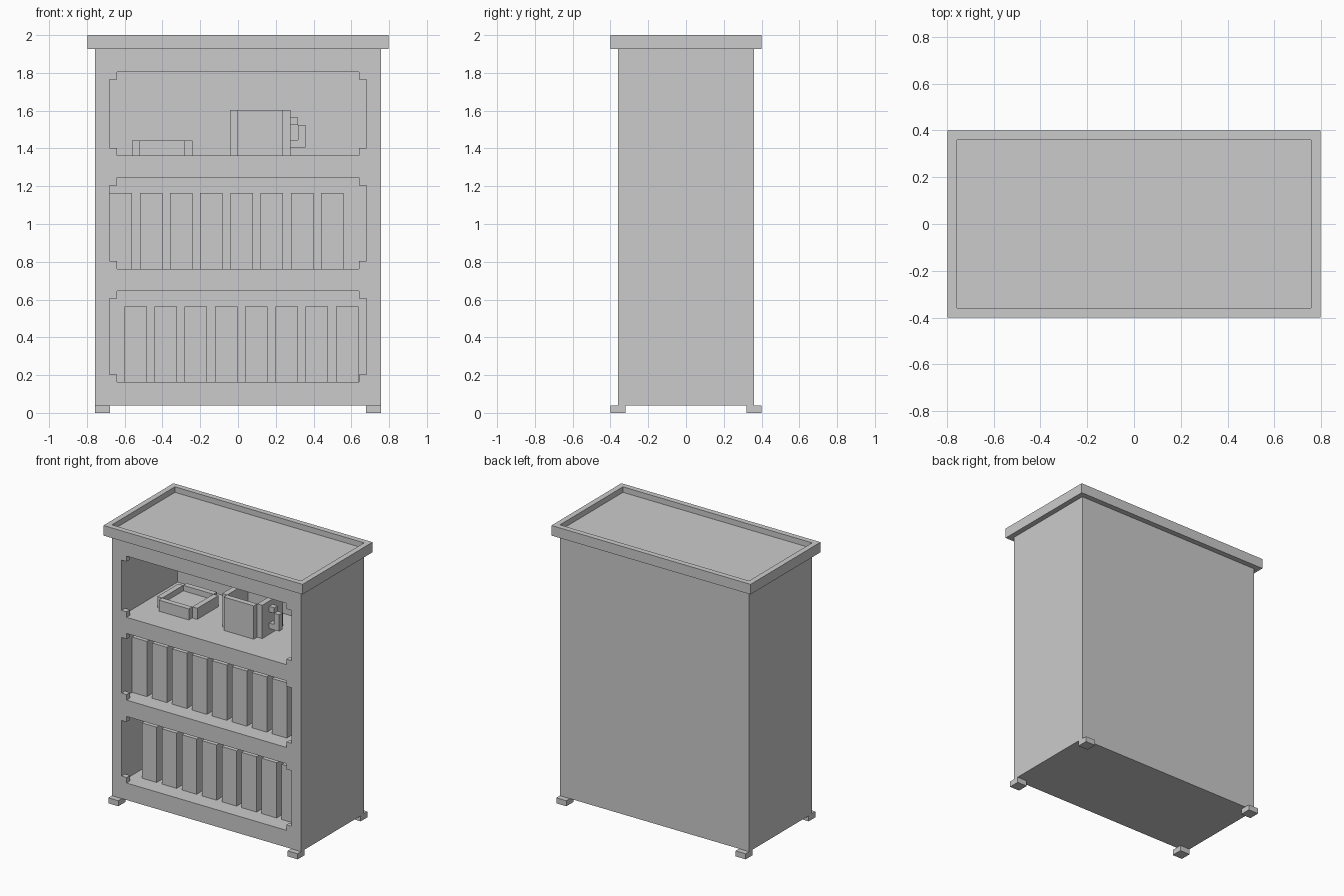
import bpy, bmesh
from mathutils import Matrix, Vector

if "Cube" in bpy.data.objects:
    bpy.data.objects.remove(bpy.data.objects["Cube"])


def boxes(name, spans):
    """One object from boxes given as (x0, x1, y0, y1, z0, z1)."""
    bm = bmesh.new()
    for x0, x1, y0, y1, z0, z1 in spans:
        centre = Vector((x0 + x1, y0 + y1, z0 + z1)) / 2
        size = (x1 - x0, y1 - y0, z1 - z0, 1)
        bmesh.ops.create_cube(bm, size=1, matrix=Matrix.Translation(centre) @ Matrix.Diagonal(size))
    mesh = bpy.data.meshes.new(name)
    bm.to_mesh(mesh)
    bm.free()
    obj = bpy.data.objects.new(name, mesh)
    bpy.context.collection.objects.link(obj)
    return obj


def cut(obj, spans):
    cutter = boxes(obj.name + "_cutter", spans)
    cutter.hide_render = True
    cutter.hide_viewport = True
    cutter.display_type = 'WIRE'
    mod = obj.modifiers.new("cut", 'BOOLEAN')
    mod.operation = 'DIFFERENCE'
    mod.solver = 'EXACT'
    mod.object = cutter


U = 0.04                                        # block size
OPENINGS = [(0.163, 0.645), (0.763, 1.245), (1.362, 1.805)]
FRONT, INNER_BACK, HALF = -0.36, 0.28, 0.68

# Cabinet body with three shelf compartments
body = boxes("cabinet_body", [(-0.758, 0.758, FRONT, 0.36, 0.04, 1.927)])
cut(body, [(-HALF, HALF, FRONT - 0.1, INNER_BACK, z0, z1) for z0, z1 in OPENINGS])

# Overhanging top with recessed surface
top = boxes("cabinet_top", [(-0.797, 0.797, -0.4, 0.4, 1.927, 2.0)])
cut(top, [(-0.757, 0.757, -0.36, 0.36, 1.96, 2.1)])

# Small blocks in the corners of each opening
corners = []
for z0, z1 in OPENINGS:
    for x in (-HALF, HALF - U):
        for z in (z0, z1 - U):
            corners.append((x, x + U, FRONT, FRONT + U, z, z + U))
boxes("opening_corner_blocks", corners)

# Feet, sticking out at front and back
for side, x in (("left", -0.758), ("right", 0.678)):
    for end, y in (("front", -0.4), ("back", 0.32)):
        boxes(f"{end}_{side}_foot", [(x, x + 0.08, y, y + 0.08, 0, U)])

# Rows of books
for row, start, floor in (("lower", -0.602, 0.163), ("middle", -HALF, 0.763)):
    for i in range(8):
        x = start + i * 0.16
        boxes(f"{row}_book_{i + 1}", [(x, x + 0.119, -0.24, INNER_BACK, floor, floor + 0.4)])


def vessel(name, x, height):
    """Open container with notched corners, 8 blocks wide, standing on the top shelf."""
    z0 = OPENINGS[2][0]
    z1 = z0 + height
    a, b = 0.16, 0.12
    walls = [(x - b, x + b, -a, -b, z0, z1), (x - b, x + b, b, a, z0, z1),
             (x - a, x - b, -b, b, z0, z1), (x + b, x + a, -b, b, z0, z1)]
    boxes(name, walls + [(x - b, x + b, -b, b, z0, z0 + U)])


vessel("shallow_bowl", -0.402, 0.08)
vessel("mug", 0.118, 0.241)

# Mug handle
boxes("mug_handle", [(0.278, 0.318, -U, 0, 1.525, 1.565),
                     (0.318, 0.357, -U, 0, 1.404, 1.525),
                     (0.278, 0.318, -U, 0, 1.404, 1.444)])
